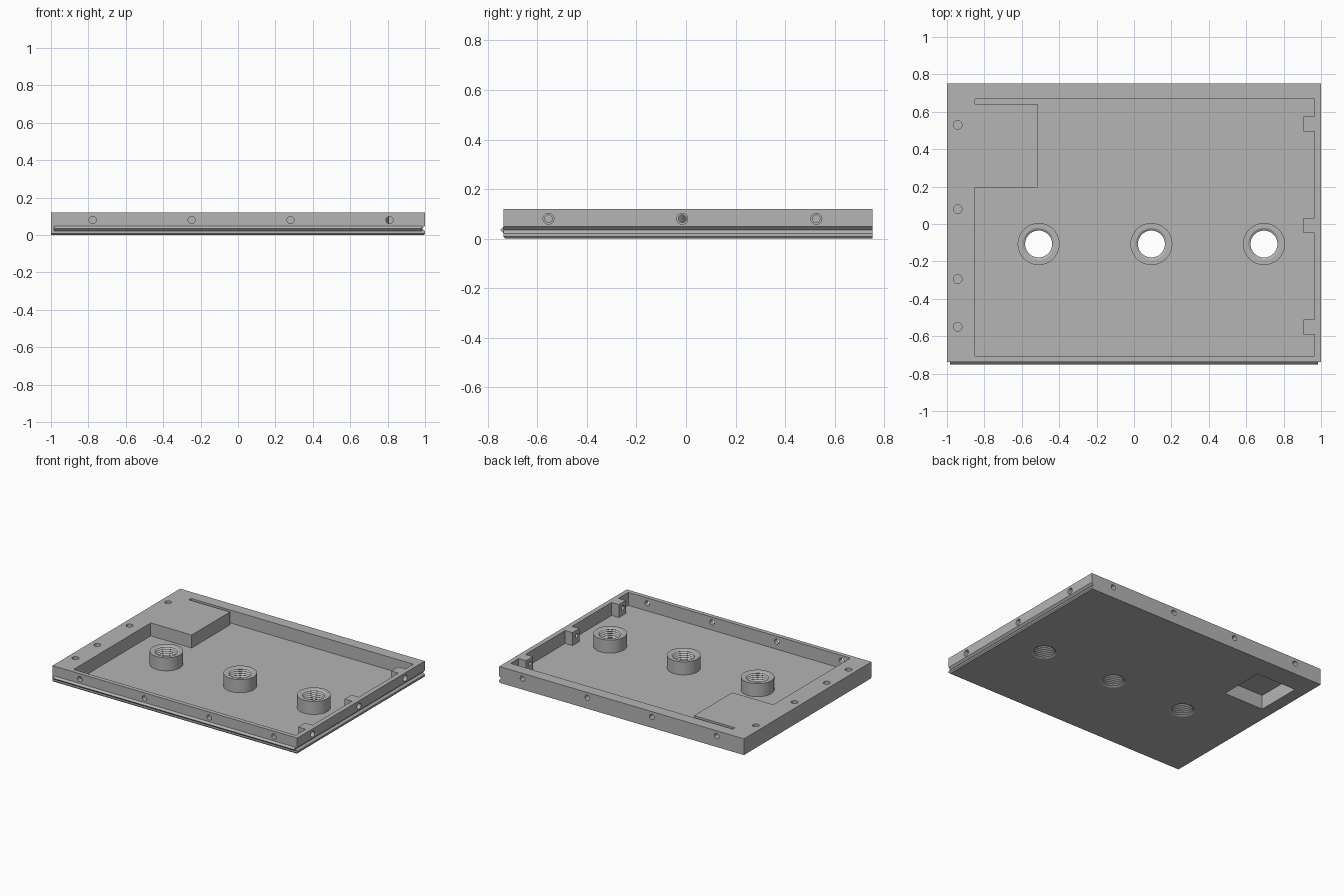
import bpy
import bmesh
from math import cos, sin, pi
from mathutils import Matrix, Vector

cube = bpy.data.objects.get("Cube")
if cube:
    bpy.data.objects.remove(cube, do_unlink=True)

GREY = (0.46, 0.46, 0.46, 1)
grey = bpy.data.materials.new("plain grey")
grey.use_nodes = True
grey.diffuse_color = GREY
grey.node_tree.nodes["Principled BSDF"].inputs["Base Color"].default_value = GREY

LEFT, RIGHT, FRONT, BACK, TOP = -1, 1, -0.737, 0.752, 0.12
FLOOR = 0.024
HOLE_Z = 0.08


def finish(name, bm):
    bmesh.ops.recalc_face_normals(bm, faces=bm.faces)
    mesh = bpy.data.meshes.new(name)
    bm.to_mesh(mesh)
    bm.free()
    mesh.materials.append(grey)
    obj = bpy.data.objects.new(name, mesh)
    bpy.context.collection.objects.link(obj)
    return obj


def prism(name, points, offset):
    """Extrude a closed outline of 3D points along an offset."""
    bm = bmesh.new()
    face = bm.faces.new([bm.verts.new(p) for p in points])
    made = bmesh.ops.extrude_face_region(bm, geom=[face])["geom"]
    moved = [v for v in made if isinstance(v, bmesh.types.BMVert)]
    bmesh.ops.translate(bm, verts=moved, vec=offset)
    return finish(name, bm)


def box(name, x0, x1, y0, y1, z0, z1):
    outline = [(x0, y0, z0), (x1, y0, z0), (x1, y1, z0), (x0, y1, z0)]
    return prism(name, outline, (0, 0, z1 - z0))


def rod(name, start, end, radius, sides=32):
    """Cylinder between two points."""
    a, b = Vector(start), Vector(end)
    turn = (b - a).to_track_quat("Z", "Y").to_matrix().to_4x4()
    bm = bmesh.new()
    bmesh.ops.create_cone(bm, cap_ends=True, segments=sides, radius1=radius,
                          radius2=radius, depth=(b - a).length,
                          matrix=Matrix.Translation((a + b) / 2) @ turn)
    return finish(name, bm)


def cut(target, cutter):
    cutter.hide_render = True
    mod = target.modifiers.new("cut", "BOOLEAN")
    mod.operation = "DIFFERENCE"
    mod.solver = "EXACT"
    mod.object = cutter
    bpy.context.view_layer.update()
    graph = bpy.context.evaluated_depsgraph_get()
    result = bpy.data.meshes.new_from_object(target.evaluated_get(graph))
    target.modifiers.remove(mod)
    target.data = result
    bpy.data.objects.remove(cutter, do_unlink=True)


def smooth(obj):
    bpy.ops.object.select_all(action="DESELECT")
    obj.select_set(True)
    bpy.context.view_layer.objects.active = obj
    bpy.ops.object.shade_smooth_by_angle(angle=0.5)


# Slab
tray = box("tray", LEFT, RIGHT, FRONT, BACK, 0, TOP)

# Bottom edge chamfers on the front and right
C = 0.008
cut(tray, prism("front_chamfer", [(-2, FRONT - C, -C), (-2, FRONT + 2 * C, -C),
                                  (-2, FRONT - C, 2 * C)], (4, 0, 0)))
cut(tray, prism("right_chamfer", [(RIGHT + C, -2, -C), (RIGHT - 2 * C, -2, -C),
                                  (RIGHT + C, -2, 2 * C)], (0, 4, 0)))

# Pocket outline, stepping round the corner block and the three wall tabs
WALL, TAB = 0.965, 0.905
outline = [(-0.85, -0.705), (WALL, -0.705)]
for y in (-0.55, -0.008, 0.535):
    outline += [(WALL, y - 0.04), (TAB, y - 0.04), (TAB, y + 0.04), (WALL, y + 0.04)]
outline += [(WALL, 0.668), (-0.85, 0.668), (-0.85, 0.642),
            (-0.515, 0.642), (-0.515, 0.195), (-0.85, 0.195)]
cut(tray, prism("pocket", [(x, y, FLOOR) for x, y in outline], (0, 0, 0.2)))

# Recess under the corner block
cut(tray, box("under_recess", -0.91, -0.585, 0.25, 0.59, -0.1, 0.105))

# V groove along the right edge
cut(tray, prism("groove", [(RIGHT + 0.001, -2, 0.05), (RIGHT - 0.014, -2, 0.035),
                           (RIGHT + 0.001, -2, 0.02)], (0, 4, 0)))

# Screw holes: through the front wall, blind in the back wall
for x in (-0.777, -0.248, 0.281, 0.81):
    cut(tray, rod("front_hole", (x, -0.8, HOLE_Z), (x, -0.69, HOLE_Z), 0.019))
    cut(tray, rod("back_hole", (x, 0.69, HOLE_Z), (x, 0.8, HOLE_Z), 0.019))

# Stepped screw holes through the right wall tabs
for y in (-0.555, -0.015, 0.526):
    cut(tray, rod("side_counterbore", (0.965, y, HOLE_Z), (1.1, y, HOLE_Z), 0.022))
    cut(tray, rod("side_hole", (0.88, y, HOLE_Z), (0.98, y, HOLE_Z), 0.015))

# Blind holes in the left margin
for y in (-0.55, -0.295, 0.08, 0.53):
    cut(tray, rod("top_hole", (-0.943, y, 0.06), (-0.943, y, 0.2), 0.023))

# Threaded bosses standing through the floor
R_OUT, R_WIDE, R_NARROW, TURNS, SIDES = 0.112, 0.085, 0.072, 8, 48
BOSSES = (-0.51, 0.093, 0.695)
BOSS_Y = -0.107
profile = [(R_OUT, 0), (R_OUT, TOP)]
for i in range(TURNS):
    top = TOP * (1 - i / TURNS)
    profile += [(R_WIDE, top), (R_NARROW, top - TOP / TURNS / 2)]
profile.append((R_WIDE, 0))
for n, x in enumerate(BOSSES, 1):
    cut(tray, rod("boss_seat", (x, BOSS_Y, -0.1), (x, BOSS_Y, 0.1), R_OUT - 0.002, SIDES))
    bm = bmesh.new()
    rings = []
    for k in range(SIDES):
        a = 2 * pi * k / SIDES
        rings.append([bm.verts.new((x + r * cos(a), BOSS_Y + r * sin(a), z))
                      for r, z in profile])
    for k in range(SIDES):
        here, there = rings[k - 1], rings[k]
        for j in range(len(profile)):
            bm.faces.new((here[j - 1], here[j], there[j], there[j - 1]))
    smooth(finish(f"threaded_boss_{n}", bm))

# V tongue along the front edge
prism("front_tongue", [(-0.985, FRONT + 0.002, 0.05), (-0.985, FRONT - 0.013, 0.035),
                       (-0.985, FRONT + 0.002, 0.02)], (1.97, 0, 0))

smooth(tray)
